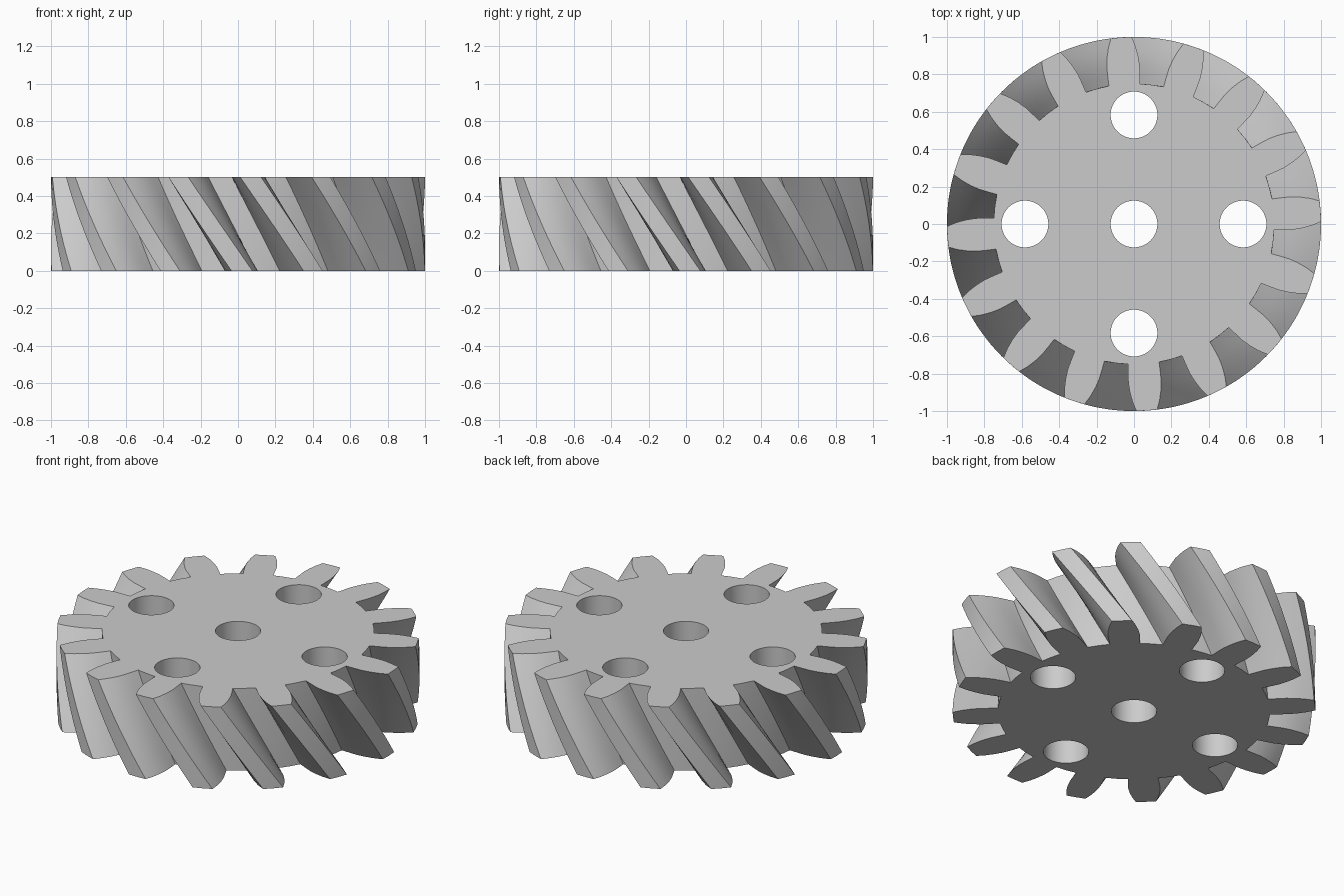
import bpy, bmesh
from math import sin, cos, radians, pi

cube = bpy.data.objects.get("Cube")
if cube:
    bpy.data.objects.remove(cube, do_unlink=True)

TEETH = 16
HEIGHT = 0.5
SLICES = 16
TOP_ANGLE = 3.9      # direction of a tooth on the top face, degrees
TWIST = 19.8         # turn of the teeth from top to bottom, degrees
HOLE_RADIUS = 0.125
HOLE_OFFSET = 0.583
HOLE_SIDES = 48

# Tooth flank from root to tip: radius, half angle in degrees
FLANK = [(0.75, 6.4), (0.80, 6.2), (0.85, 5.95), (0.90, 5.3), (0.95, 4.4), (1.0, 3.2)]


def gear_outline():
    """Polar points (radius, angle in degrees) around the whole gear."""
    pitch = 360 / TEETH
    tooth = [(r, -a) for r, a in FLANK] + [(1.0, 0)]
    tooth += [(r, a) for r, a in reversed(FLANK)]
    tooth += [(FLANK[0][0], pitch / 2)]
    return [(r, a + i * pitch) for i in range(TEETH) for r, a in tooth]


def hole_outline(cx, cy):
    steps = [2 * pi * i / HOLE_SIDES for i in range(HOLE_SIDES)]
    return [(cx + HOLE_RADIUS * cos(t), cy + HOLE_RADIUS * sin(t)) for t in steps]


def loft(bm, rings):
    """Joins matching rings with quads and returns the end rings' edges."""
    loops = [[bm.verts.new(p) for p in ring] for ring in rings]
    n = len(loops[0])
    for low, high in zip(loops, loops[1:]):
        for i in range(n):
            j = (i + 1) % n
            bm.faces.new((low[i], low[j], high[j], high[i]))
    return [[bm.edges.get((l[i], l[(i + 1) % n])) for i in range(n)]
            for l in (loops[0], loops[-1])]


bm = bmesh.new()

# Twisted toothed wall
rings = []
for s in range(SLICES + 1):
    t = s / SLICES
    turn = TOP_ANGLE + TWIST * (1 - t)
    rings.append([(r * cos(radians(a + turn)), r * sin(radians(a + turn)), HEIGHT * t)
                  for r, a in gear_outline()])
bottom_edges, top_edges = loft(bm, rings)

# Centre bore and four round holes
d = HOLE_OFFSET
for cx, cy in [(0, 0), (d, 0), (-d, 0), (0, d), (0, -d)]:
    outline = hole_outline(cx, cy)
    low, high = loft(bm, [[(x, y, z) for x, y in outline] for z in (0, HEIGHT)])
    bottom_edges += low
    top_edges += high

# Flat end faces around the holes
for edges, z in ((bottom_edges, -1), (top_edges, 1)):
    bmesh.ops.triangle_fill(bm, edges=edges, use_beauty=True, normal=(0, 0, z))
bmesh.ops.recalc_face_normals(bm, faces=bm.faces)

mesh = bpy.data.meshes.new("helical_gear")
bm.to_mesh(mesh)
bm.free()
gear = bpy.data.objects.new("helical_gear", mesh)
bpy.context.collection.objects.link(gear)

# Plain grey metal
grey = bpy.data.materials.new("light_grey")
grey.use_nodes = True
colour = (0.6, 0.6, 0.6, 1)
grey.diffuse_color = colour
grey.node_tree.nodes["Principled BSDF"].inputs["Base Color"].default_value = colour
mesh.materials.append(grey)

# Smooth flanks with sharp tooth edges
bpy.ops.object.select_all(action='DESELECT')
gear.select_set(True)
bpy.context.view_layer.objects.active = gear
bpy.ops.object.shade_smooth_by_angle(angle=radians(30))
